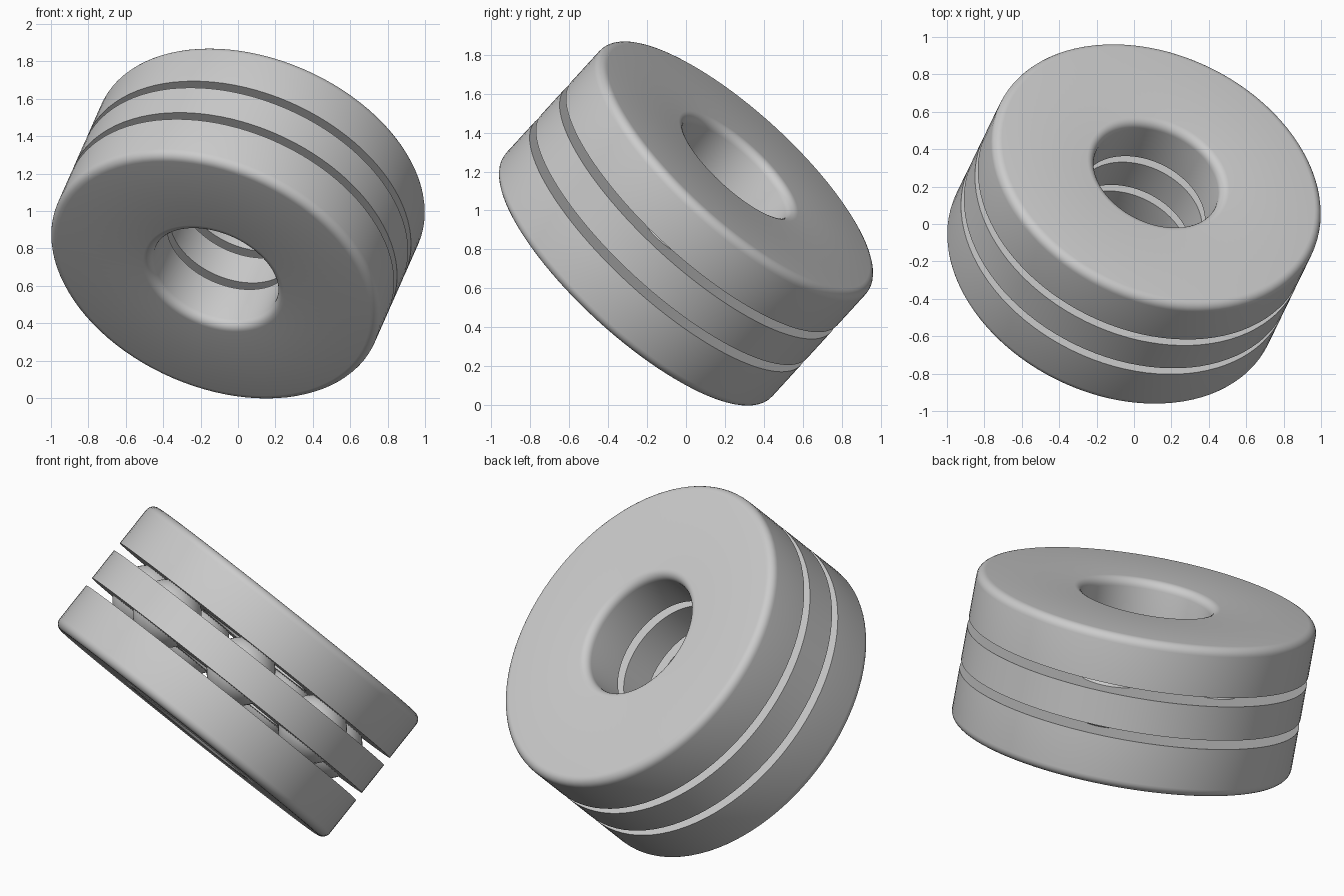
import bpy, bmesh, math
from mathutils import Vector, Matrix, Quaternion

cube = bpy.data.objects.get("Cube")
if cube:
    bpy.data.objects.remove(cube)

# Sizes along and around the bearing axis
OUTER, BORE, HALF = 0.926, 0.352, 0.42
CAGE_HALF, WASHER_INNER = 0.095, 0.145
FILLET, SEGMENTS = 0.047, 96
PITCH, BALL_RADIUS, BALLS = 0.638, 0.185, 7

# Tilted frame: local z is the bearing axis, local x points at the first ball
axis = Vector((0.31, 0.64, 0.70)).normalized()
first = Vector((0.9, -0.25, -0.175))
first = (first - first.dot(axis) * axis).normalized()
tilt = Matrix((first, axis.cross(first), axis)).transposed().to_4x4()
frame = Matrix.Translation((0, 0, 0.933)) @ tilt

steel = bpy.data.materials.new("steel_grey")
steel.use_nodes = True
steel.diffuse_color = (0.6, 0.6, 0.6, 1)
steel.node_tree.nodes["Principled BSDF"].inputs["Base Color"].default_value = (0.6, 0.6, 0.6, 1)


def finish(name, bm, matrix):
    bmesh.ops.recalc_face_normals(bm, faces=bm.faces)
    mesh = bpy.data.meshes.new(name)
    bm.to_mesh(mesh)
    bm.free()
    mesh.materials.append(steel)
    obj = bpy.data.objects.new(name, mesh)
    bpy.context.collection.objects.link(obj)
    obj.matrix_world = matrix
    bpy.ops.object.select_all(action='DESELECT')
    obj.select_set(True)
    bpy.context.view_layer.objects.active = obj
    bpy.ops.object.shade_smooth_by_angle(angle=math.radians(30))
    return obj


def ring(name, profile):
    """Revolve a closed (radius, height) profile about the axis."""
    bm = bmesh.new()
    verts = [bm.verts.new((r, 0, z)) for r, z in profile]
    edges = [bm.edges.new((v, verts[i - 1])) for i, v in enumerate(verts)]
    bmesh.ops.spin(bm, geom=verts + edges, cent=(0, 0, 0), axis=(0, 0, 1),
                   angle=math.tau, steps=SEGMENTS, use_merge=True)
    bmesh.ops.remove_doubles(bm, verts=bm.verts, dist=0.0001)
    return finish(name, bm, frame)


def fillet(r, z, start, steps=6):
    """Quarter circle of profile points around (r, z)."""
    angles = [start + math.pi / 2 * i / steps for i in range(steps + 1)]
    return [(r + FILLET * math.cos(a), z + FILLET * math.sin(a)) for a in angles]


# Washers: rounded on the outside face, sharp next to the cage
washer = [(BORE, WASHER_INNER), (OUTER, WASHER_INNER)]
washer += fillet(OUTER - FILLET, HALF - FILLET, 0)
washer += fillet(BORE + FILLET, HALF - FILLET, math.pi / 2)
ring("upper_washer", washer)
ring("lower_washer", [(r, -z) for r, z in washer])

# Flat cage ring between the washers
ring("ball_cage", [(BORE, -CAGE_HALF), (OUTER, -CAGE_HALF),
                   (OUTER, CAGE_HALF), (BORE, CAGE_HALF)])

# Balls carried by the cage
for i in range(BALLS):
    bm = bmesh.new()
    bmesh.ops.create_uvsphere(bm, u_segments=32, v_segments=20, radius=BALL_RADIUS)
    turn = Matrix.Rotation(math.tau * i / BALLS, 4, 'Z')
    finish(f"ball_{i + 1}", bm, frame @ turn @ Matrix.Translation((PITCH, 0, 0)))
